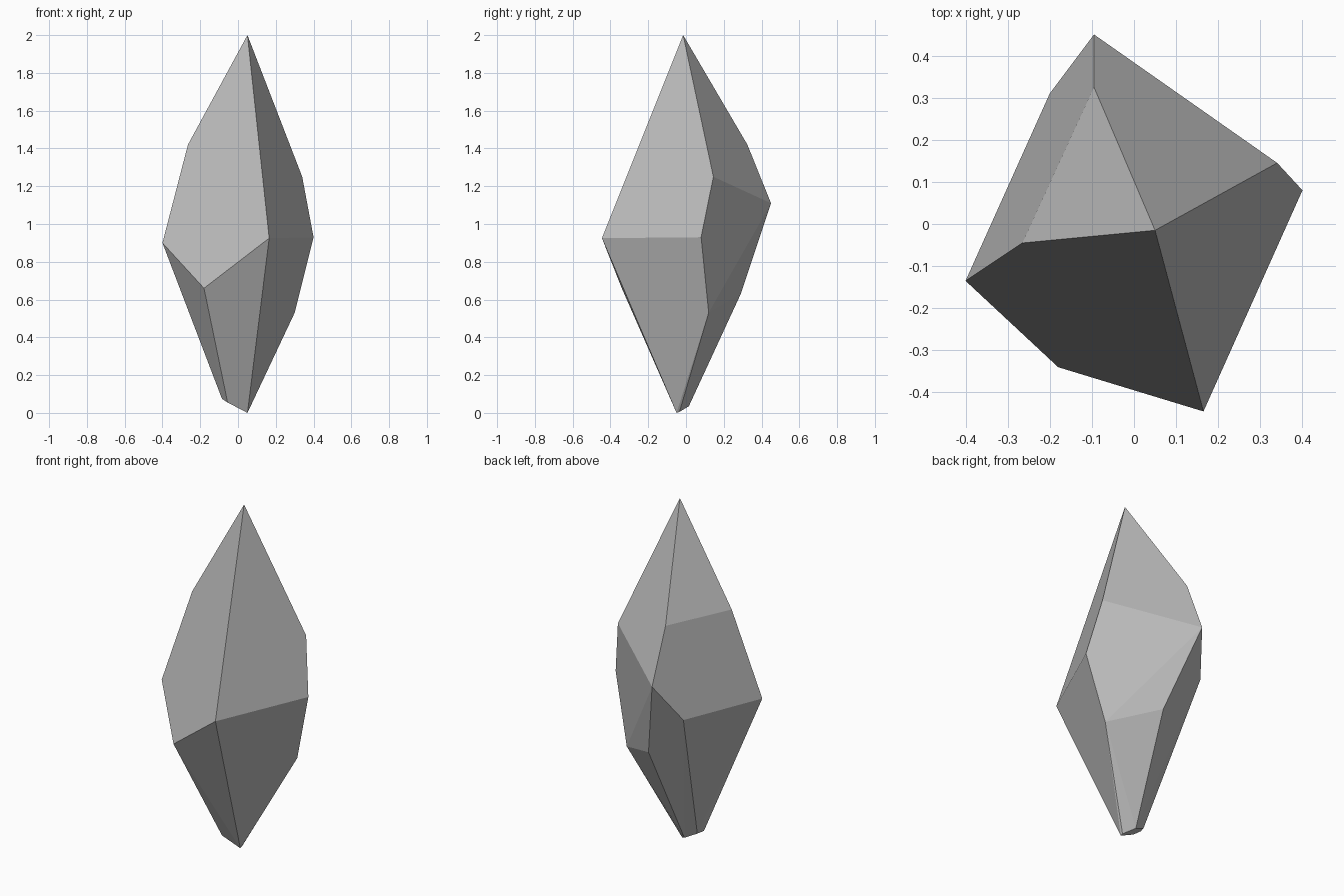
import bpy
import bmesh
import math

# Remove the default cube only
default_cube = bpy.data.objects.get("Cube")
if default_cube:
    bpy.data.objects.remove(default_cube, do_unlink=True)


def flat_material(name, colour):
    material = bpy.data.materials.new(name)
    material.use_nodes = True
    material.diffuse_color = colour
    material.node_tree.nodes["Principled BSDF"].inputs["Base Color"].default_value = colour
    return material


# Corner rings of the cut stone, from the tip down
tip = [(0.05, -0.015, 2)]
shoulder = [(-0.265, -0.045, 1.42), (-0.095, 0.325, 1.42), (0.34, 0.145, 1.25)]
girdle = [
    (-0.4, -0.135, 0.9), (-0.18, -0.34, 0.66), (0.165, -0.445, 0.925),
    (0.4, 0.08, 0.93), (-0.095, 0.45, 1.11), (-0.2, 0.31, 0.89),
]
lower_corners = [(0.3, 0.12, 0.53), (0.04, 0.29, 0.63)]
foot = [
    (0.05, -0.05, 0), (0.05, -0.035, 0.005), (0, 0.015, 0.035),
    (-0.07, -0.005, 0.07), (-0.085, -0.045, 0.075), (-0.055, -0.07, 0.055),
]

# Wrap the corners in a faceted shell and merge nearly flat triangles
bm = bmesh.new()
for corner in tip + shoulder + girdle + lower_corners + foot:
    bm.verts.new(corner)
bmesh.ops.convex_hull(bm, input=bm.verts[:], use_existing_faces=False)
bmesh.ops.dissolve_limit(bm, angle_limit=math.radians(2),
                         verts=bm.verts[:], edges=bm.edges[:])
bmesh.ops.recalc_face_normals(bm, faces=bm.faces[:])

mesh = bpy.data.meshes.new("crystal_shard")
bm.to_mesh(mesh)
bm.free()
mesh.materials.append(flat_material("stone_grey", (0.5, 0.5, 0.5, 1)))

crystal = bpy.data.objects.new("crystal_shard", mesh)
bpy.context.collection.objects.link(crystal)
